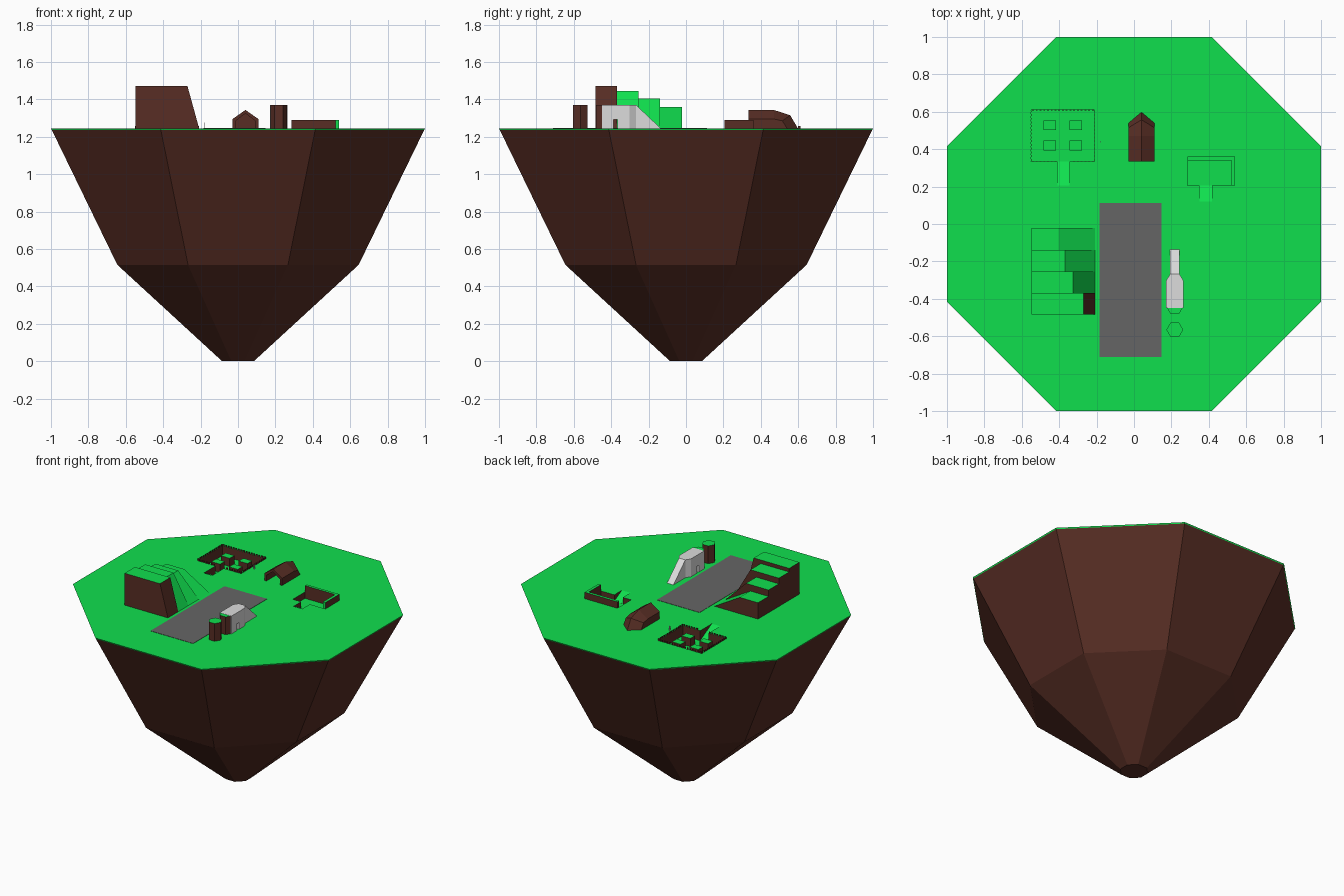
import bpy, bmesh, math
from mathutils import Vector

cube = bpy.data.objects.get("Cube")
if cube:
    bpy.data.objects.remove(cube)

G = 1.245  # ground level


def material(name, color):
    m = bpy.data.materials.new(name)
    m.use_nodes = True
    m.diffuse_color = (*color, 1)
    m.node_tree.nodes["Principled BSDF"].inputs["Base Color"].default_value = (*color, 1)
    return m


MATS = [material("brown earth", (.098, .027, .018)),
        material("grass green", (.005, .74, .076)),
        material("road grey", (.13, .13, .13)),
        material("light grey", (.72, .72, .72))]
BROWN, GREEN, ROAD, LIGHT = range(4)


def finish(name, bm, rule, fix=True):
    if fix:
        bmesh.ops.recalc_face_normals(bm, faces=bm.faces)
    bm.normal_update()
    me = bpy.data.meshes.new(name)
    for m in MATS:
        me.materials.append(m)
    for f in bm.faces:
        f.material_index = rule(f.normal, f.calc_center_median())
    bm.to_mesh(me)
    bm.free()
    ob = bpy.data.objects.new(name, me)
    bpy.context.collection.objects.link(ob)
    return ob


def grass_top(n, c):
    return GREEN if n.z > .9 else BROWN


def plain(index):
    return lambda n, c: index


def prism(name, poly, axis, a, b, rule):
    """Extrude a 2D outline along an axis from a to b."""
    place = {"x": lambda p, t: (t, p[0], p[1]),
             "y": lambda p, t: (p[0], t, p[1]),
             "z": lambda p, t: (p[0], p[1], t)}[axis]
    bm = bmesh.new()
    lo = [bm.verts.new(place(p, a)) for p in poly]
    hi = [bm.verts.new(place(p, b)) for p in poly]
    bm.faces.new(lo)
    bm.faces.new(hi[::-1])
    n = len(poly)
    for i in range(n):
        j = (i + 1) % n
        bm.faces.new((lo[i], lo[j], hi[j], hi[i]))
    return finish(name, bm, rule)


def box(name, x0, x1, y0, y1, z0, z1, rule):
    return prism(name, [(x0, y0), (x1, y0), (x1, y1), (x0, y1)], "z", z0, z1, rule)


def ring(n, r, turn=0):
    return [(r * math.cos(turn + i * math.tau / n), r * math.sin(turn + i * math.tau / n))
            for i in range(n)]


# Floating island: octagonal rings, apothem and height
bm = bmesh.new()
rings = []
for apothem, z in [(.085, 0), (.645, .515), (.996, 1.237), (1, G)]:
    r = apothem / math.cos(math.pi / 8)
    rings.append([bm.verts.new((x, y, z)) for x, y in ring(8, r, math.pi / 8)])
for lo, hi in zip(rings, rings[1:]):
    for i in range(8):
        j = (i + 1) % 8
        bm.faces.new((lo[i], lo[j], hi[j], hi[i]))
bm.faces.new(rings[0])
bm.faces.new(rings[-1])
island = finish("island", bm, plain(BROWN))

# Sunken yards, each with an entry ramp, cut into the island
cutters = []
for x0, x1, y0, y1, depth, rx0, rx1, ry in [(-.55, -.21, .335, .61, .07, -.41, -.345, .205),
                                            (.285, .52, .205, .34, .045, .35, .417, .12)]:
    cutters.append(box("yard_cutter", x0, x1, y0, y1, G - depth, G + .1, grass_top))
    floor = G - depth + .0005
    cutters.append(prism("ramp_cutter", [(ry, G), (y0, floor), (y0 + .02, floor),
                                         (y0 + .02, G + .05), (ry, G + .05)],
                         "x", rx0, rx1, grass_top))
bpy.context.view_layer.objects.active = island
for c in cutters:
    mod = island.modifiers.new("cut", "BOOLEAN")
    mod.operation, mod.solver, mod.object = "DIFFERENCE", "EXACT", c
    bpy.ops.object.modifier_apply(modifier=mod.name)
for c in cutters:
    bpy.data.objects.remove(c)
for p in island.data.polygons:
    rim = p.center.z > 1.238 and Vector(p.center[:2]).length > .9
    p.material_index = GREEN if p.normal.z > .3 or rim else BROWN

# Paved strip
box("paved_strip", -.185, .148, -.712, .113, G - .004, G + .002, plain(ROAD))

# Stepped terraces with sloping fronts
steps = [(-.485, -.37, 1.47, -.27), (-.37, -.255, 1.445, -.325),
         (-.255, -.14, 1.405, -.37), (-.14, -.022, 1.36, -.405)]
for i, (y0, y1, top, xt) in enumerate(steps):
    limit = .9 if i == 0 else .1
    prism(f"terrace_{i + 1}", [(-.547, G), (-.547, top), (xt, top), (-.208, G)], "y", y0, y1,
          lambda n, c: GREEN if n.z > limit else BROWN)

# Hexagonal towers
for i, y in enumerate((-.565, -.442)):
    prism(f"tower_{i + 1}", [(.218 + x, y + v) for x, v in ring(6, .045)], "z", G, 1.37, grass_top)

# Grey gatehouse: block with a passage, tapered end and ramp
prism("gatehouse", [(-.45, G), (-.388, G), (-.388, 1.293), (-.366, 1.293), (-.366, G),
                    (-.302, G), (-.302, 1.371), (-.45, 1.371)], "x", .172, .264, plain(LIGHT))
prism("gatehouse_end", [(.172, -.302), (.264, -.302), (.243, -.268), (.193, -.268)],
      "z", G, 1.371, plain(LIGHT))
prism("gatehouse_ramp", [(-.268, G), (-.268, 1.371), (-.135, G)], "x", .193, .243, plain(LIGHT))

# Low walls behind and beside the small yard
box("yard_back_wall", .285, .54, .34, .36, G, 1.29, grass_top)
box("yard_side_wall", .52, .54, .205, .34, G, 1.29,
    lambda n, c: GREEN if n.z > .9 or n.y < -.9 else BROWN)

# Blocks standing in the large yard
for x in (-.45, -.312):
    for y in (.42, .528):
        box("yard_block", x - .034, x + .034, y - .026, y + .026, G - .07, G - .012, grass_top)

# Small pickets round the large yard, leaving the ramp open
for i in range(17):
    x = -.54 + i * .02
    for y in (.335, .61):
        if y > .5 or not -.42 < x < -.335:
            box("picket", x - .005, x + .005, y - .002, y + .002, G, G + .012, plain(BROWN))
for i in range(14):
    y = .343 + i * .02
    for x in (-.55, -.21):
        box("picket", x - .002, x + .002, y - .005, y + .005, G, G + .012, plain(BROWN))
box("yard_post", -.183, -.179, .436, .444, G, G + .03, plain(LIGHT))


# Gabled tunnel that bends down into the ground
def gable(half, base, eave, ridge):
    return [(.04 - half, *base), (.04 - half, *eave), (.04, *ridge),
            (.04 + half, *eave), (.04 + half, *base)]


sections = [gable(.052, (.46, G), (.46, 1.285), (.46, 1.325)),
            gable(.052, (.335, G), (.335, 1.285), (.335, 1.325)),
            gable(.069, (.335, G), (.335, 1.295), (.335, 1.343)),
            gable(.069, (.47, G), (.47, 1.295), (.47, 1.343)),
            gable(.069, (.49, G), (.515, 1.285), (.557, 1.315)),
            gable(.069, (.51, G), (.54, G), (.598, G))]
bm = bmesh.new()
loops = [[bm.verts.new(p) for p in s] for s in sections]
bm.faces.new(loops[0])
for a, b in zip(loops, loops[1:]):
    for i in range(4):
        bm.faces.new((a[i], a[i + 1], b[i + 1], b[i]))
finish("tunnel_house", bm, plain(BROWN))
